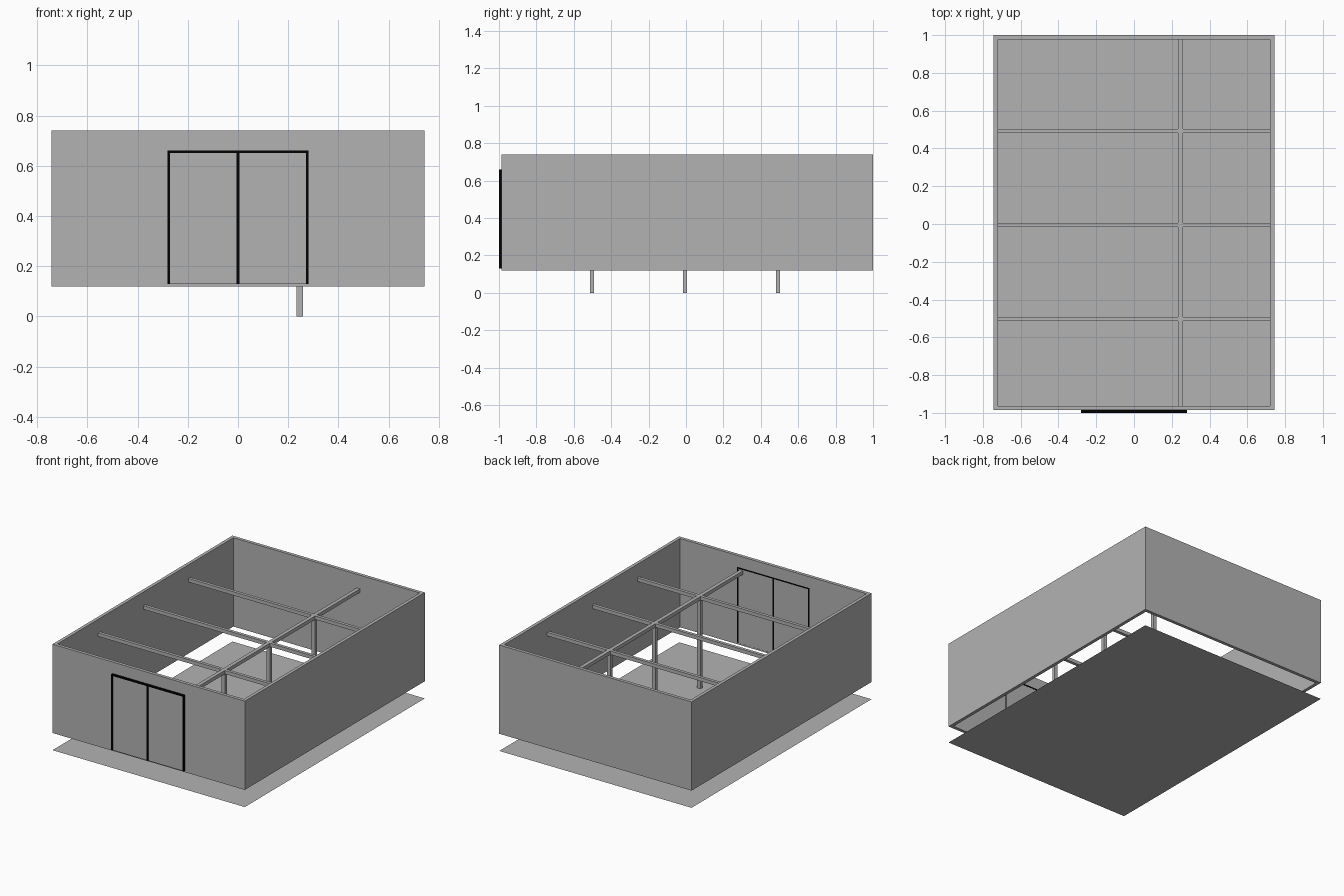
import bpy
import bmesh
from mathutils import Vector

old = bpy.data.objects.get("Cube")
if old:
    bpy.data.objects.remove(old, do_unlink=True)


def make_material(name, value):
    mat = bpy.data.materials.new(name)
    mat.use_nodes = True
    colour = (value, value, value, 1)
    mat.diffuse_color = colour
    mat.node_tree.nodes["Principled BSDF"].inputs["Base Color"].default_value = colour
    return mat


grey = make_material("mid grey", 0.45)
black = make_material("black", 0.0)


def finish(name, bm, mat):
    mesh = bpy.data.meshes.new(name)
    bm.to_mesh(mesh)
    bm.free()
    mesh.materials.append(mat)
    obj = bpy.data.objects.new(name, mesh)
    bpy.context.collection.objects.link(obj)
    return obj


def box(name, x, y, z, mat=grey):
    """Box from three (low, high) ranges."""
    bm = bmesh.new()
    bmesh.ops.create_cube(bm, size=1)
    for v in bm.verts:
        v.co = Vector([a + (b - a) * (c + 0.5) for c, (a, b) in zip(v.co, (x, y, z))])
    return finish(name, bm, mat)


def cut(target, cutter):
    mod = target.modifiers.new("opening", "BOOLEAN")
    mod.operation = "DIFFERENCE"
    mod.solver = "EXACT"
    mod.object = cutter
    cutter.hide_render = True
    cutter.hide_set(True)
    cutter.display_type = "WIRE"


# Main dimensions
half_w, front, back = 0.743, -0.986, 1.0
bottom, top, wall = 0.12, 0.74, 0.023
inner_w, inner_front, inner_back = half_w - wall, front + wall, back - wall

# Floor sheet
bm = bmesh.new()
bm.faces.new([bm.verts.new((x, y, 0)) for x, y in
              ((-half_w, front), (half_w, front), (half_w, back), (-half_w, back))])
finish("floor", bm, grey)

# Wall ring, open above and below, with a doorway at the front
bm = bmesh.new()
corners = [(-1, 0), (1, 0), (1, 1), (-1, 1)]
rings = []
for w, f, b in ((half_w, front, back), (inner_w, inner_front, inner_back)):
    for z in (bottom, top):
        rings.append([bm.verts.new((sx * w, b if sy else f, z)) for sx, sy in corners])
loop = (rings[0], rings[1], rings[3], rings[2])
for lower, upper in zip(loop, loop[1:] + loop[:1]):
    for i in range(4):
        j = (i + 1) % 4
        bm.faces.new((lower[i], lower[j], upper[j], upper[i]))
bmesh.ops.recalc_face_normals(bm, faces=bm.faces)
walls = finish("walls", bm, grey)

door_w, door_low, door_top = 0.28, 0.13, 0.66
cut(walls, box("doorway_cutter", (-door_w, door_w), (front - 0.1, inner_front + 0.05),
               (door_low, door_top)))

# Black door frame and the two door leaves
jamb, meet = 0.01, 0.006
frame_y, leaf_y = (-1.0, inner_front), (-0.996, inner_front - 0.001)
for side, s in (("left", 1), ("right", -1)):
    box(side + "_jamb", sorted((s * door_w, s * (door_w - jamb))), frame_y,
        (door_low, door_top), black)
    box(side + "_door", sorted((s * (door_w - jamb), s * meet)), leaf_y,
        (door_low, door_top - jamb))
box("door_head", (jamb - door_w, door_w - jamb), frame_y, (door_top - jamb, door_top), black)
box("door_meeting_strip", (-meet, meet), frame_y, (door_low, door_top - jamb), black)

# Ridge beam, with cross beams and posts at each bay
half, beam_x = 0.013, 0.246
beam_z = (0.62, 0.645)
beam_span = (beam_x - half, beam_x + half)
box("long_beam", beam_span, (inner_front, inner_back), beam_z)
for i, y in enumerate((-0.503, -0.006, 0.492), 1):
    span = (y - half + 0.002, y + half - 0.002)
    box(f"cross_beam_right_{i}", (-inner_w, beam_span[0]), span, beam_z)
    box(f"cross_beam_left_{i}", (beam_span[1], inner_w), span, beam_z)
    box(f"post_{i}", beam_span, span, (0, beam_z[0]))
